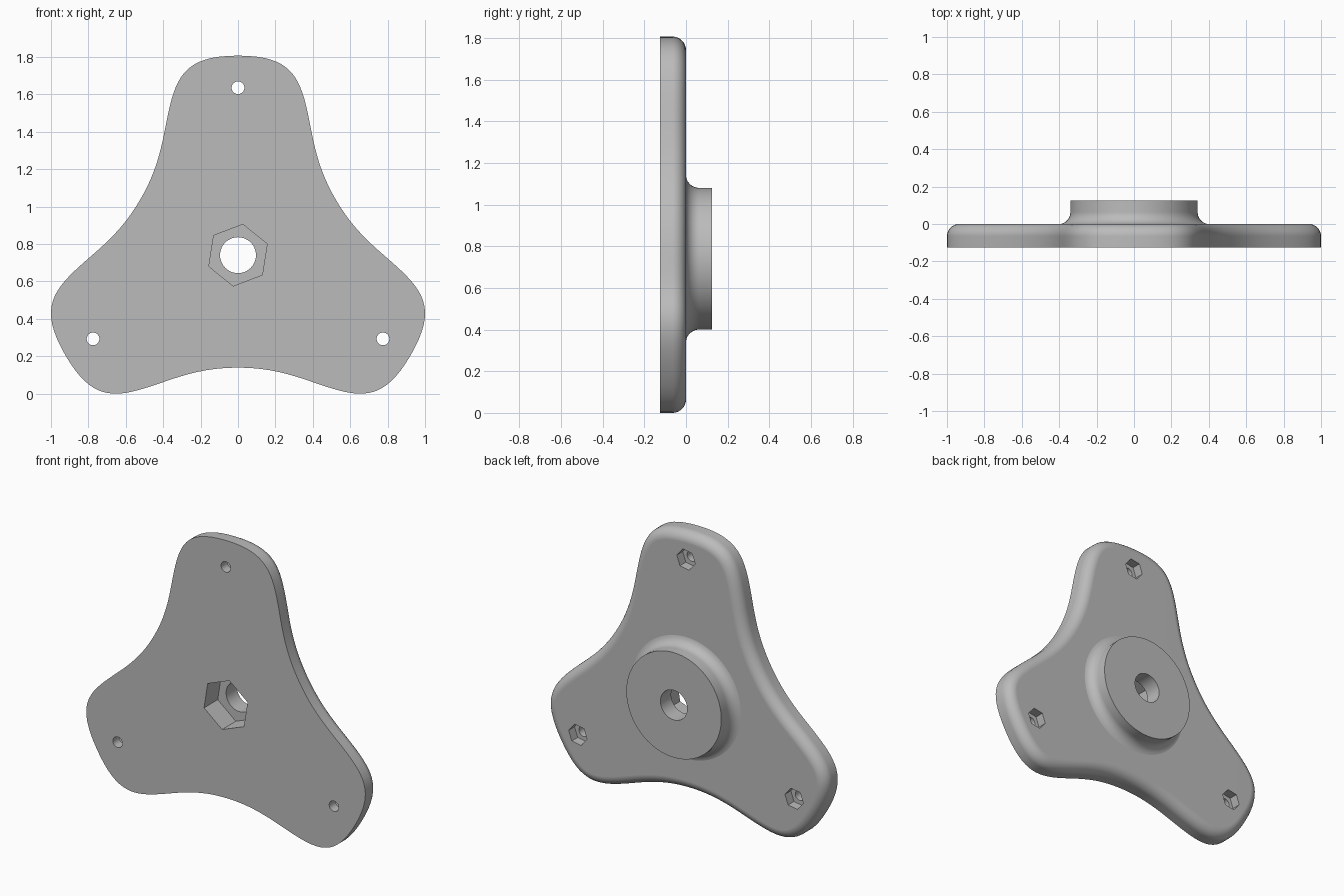
import bpy, bmesh
from math import sin, cos, pi, radians
from mathutils import Vector, Matrix
from mathutils.geometry import interpolate_bezier

default = bpy.data.objects.get("Cube")
if default:
    bpy.data.objects.remove(default)

HALF = 0.125          # plate spans -HALF..0, boss rises 0..HALF
ROUND = 0.065         # edge rounding of plate and boss root
BOLT_R = 0.895        # bolt circle radius

grey = bpy.data.materials.new("plain grey")
grey.use_nodes = True
grey.diffuse_color = (0.5, 0.5, 0.5, 1)
grey.node_tree.nodes["Principled BSDF"].inputs["Base Color"].default_value = (0.5, 0.5, 0.5, 1)


def loft(name, rings):
    """Closed solid through rings of equal length, capped at both ends."""
    bm = bmesh.new()
    loops = [[bm.verts.new(p) for p in ring] for ring in rings]
    for a, b in zip(loops, loops[1:]):
        for i in range(len(a)):
            j = (i + 1) % len(a)
            bm.faces.new((a[i], a[j], b[j], b[i]))
    bm.faces.new(loops[0])
    bm.faces.new(loops[-1])
    bmesh.ops.recalc_face_normals(bm, faces=bm.faces)
    mesh = bpy.data.meshes.new(name)
    bm.to_mesh(mesh)
    bm.free()
    mesh.materials.append(grey)
    obj = bpy.data.objects.new(name, mesh)
    bpy.context.collection.objects.link(obj)
    return obj


def turned(name, profile, sides, x=0, z=0, turn=0):
    """Solid of revolution about the y axis from (radius, y) pairs."""
    angles = [radians(turn) + 2 * pi * i / sides for i in range(sides)]
    return loft(name, [[Vector((x + r * sin(a), y, z + r * cos(a))) for a in angles]
                       for r, y in profile])


def combine(target, tool, operation):
    """Boolean a part into the target and discard the tool."""
    mod = target.modifiers.new(operation, "BOOLEAN")
    mod.operation, mod.solver, mod.object = operation, "EXACT", tool
    bpy.context.view_layer.objects.active = target
    bpy.ops.object.modifier_apply(modifier=mod.name)
    bpy.data.objects.remove(tool)


# Half of one lobe, from its tip to the valley between lobes
def curve(*points):
    return interpolate_bezier(*[Vector((x, 0, z)) for x, z in points], 18)


half = curve((0, 1.065), (0.31, 1.065), (0.339, 0.935), (0.39, 0.67))[:-1]
half += curve((0.39, 0.67), (0.42, 0.513), (0.455, 0.413), (0.52, 0.3))
lobe = [Vector((-p.x, 0, p.z)) for p in reversed(half)][:-1] + half[:-1]
outline = [Matrix.Rotation(k * 2 * pi / 3, 3, "Y") @ p for k in range(3) for p in lobe]
count = len(outline)
fit = 1 / max(p.x for p in outline)
outline = [p * fit for p in outline]


def plate_ring(inset, y):
    ring = []
    for i, p in enumerate(outline):
        t = (outline[(i + 1) % count] - outline[i - 1]).normalized()
        ring.append(p - Vector((-t.z, 0, t.x)) * inset + Vector((0, y, 0)))
    return ring


# Plate with rounded rear edge
steps = [i * pi / 16 for i in range(9)]
body = loft("three_lobed_plate", [plate_ring(0, -HALF)] + [
    plate_ring(ROUND * (1 - cos(a)), ROUND * (sin(a) - 1)) for a in steps])

# Round boss with filleted root
root = [(0.34 + ROUND * (1 - sin(a)), ROUND * (1 - cos(a)) - 0.001) for a in steps]
boss = turned("boss", [(0.405, -0.05)] + root + [(0.34, HALF)], 96)
combine(body, boss, "UNION")

# Central bore and front hexagonal pocket
combine(body, turned("bore", [(0.096, -1), (0.096, 1)], 48), "DIFFERENCE")
combine(body, turned("front_pocket", [(0.167, -1), (0.167, 0.015)], 6, turn=9), "DIFFERENCE")

# Bolt holes with hexagonal nut pockets at the rear
for k in range(3):
    a = k * 2 * pi / 3
    x, z = BOLT_R * sin(a), BOLT_R * cos(a)
    combine(body, turned("bolt_hole", [(0.034, -1), (0.034, 1)], 32, x, z), "DIFFERENCE")
    combine(body, turned("nut_pocket", [(0.067, -0.06), (0.067, 1)], 6, x, z, 20), "DIFFERENCE")

# Stand on the ground and shade
lowest = min(v.co.z for v in body.data.vertices)
body.data.transform(Matrix.Translation((0, 0, -lowest)))
bpy.ops.object.select_all(action="DESELECT")
body.select_set(True)
bpy.context.view_layer.objects.active = body
bpy.ops.object.shade_smooth_by_angle(angle=radians(30))
weighted = body.modifiers.new("even_shading", "WEIGHTED_NORMAL")
weighted.keep_sharp = True
